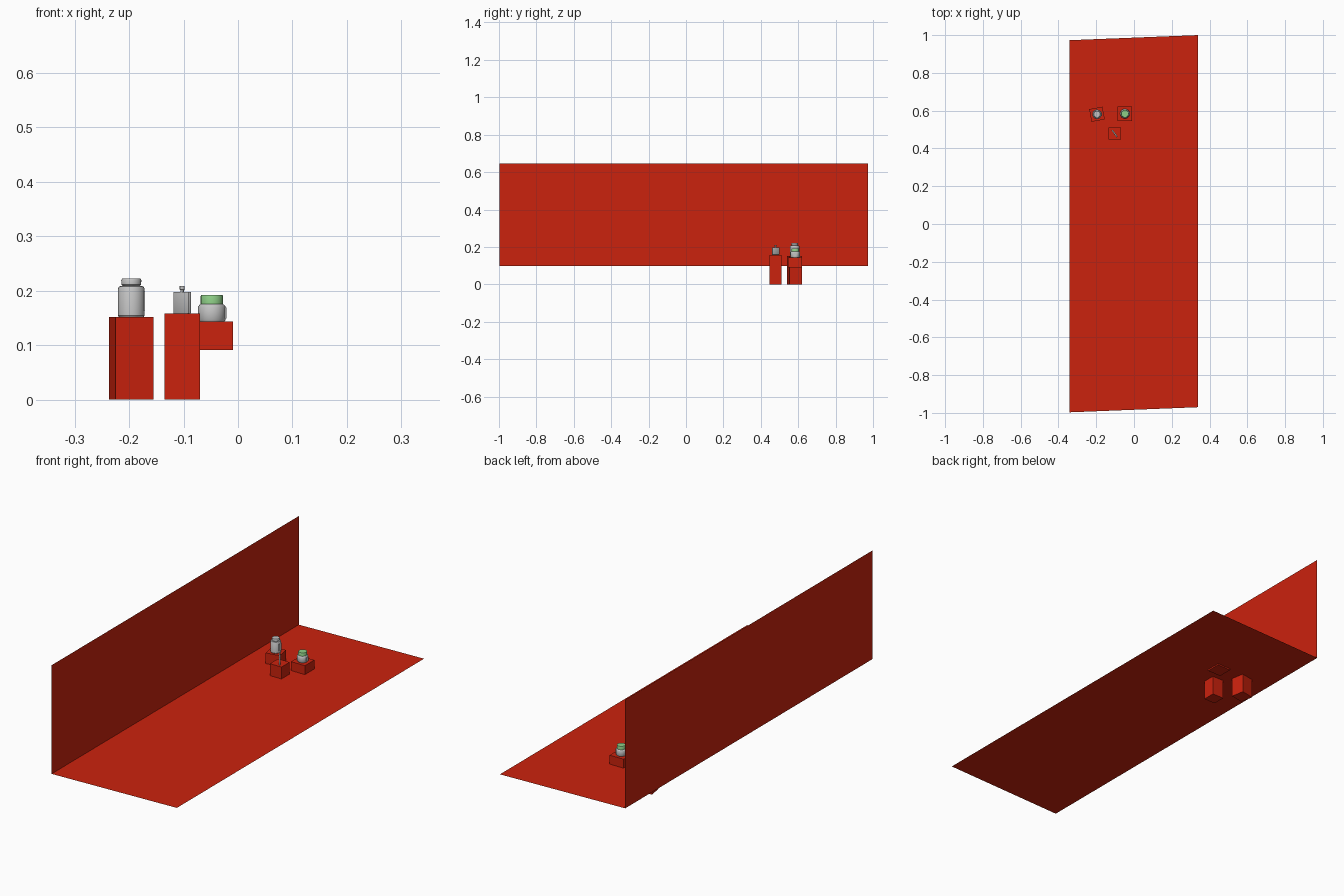
import bpy, bmesh, math
from mathutils import Matrix, Vector

if "Cube" in bpy.data.objects:
    bpy.data.objects.remove(bpy.data.objects["Cube"])


def material(name, rgb):
    m = bpy.data.materials.new(name)
    m.diffuse_color = (*rgb, 1)
    m.use_nodes = True
    m.node_tree.nodes["Principled BSDF"].inputs["Base Color"].default_value = m.diffuse_color
    return m


RED = material("red", (0.60, 0.016, 0.004))
GREY = material("light_grey", (0.55, 0.55, 0.55))
GREEN = material("soft_green", (0.27, 0.62, 0.24))


def finish(name, bm, mat, smooth=False):
    bmesh.ops.recalc_face_normals(bm, faces=bm.faces[:])
    me = bpy.data.meshes.new(name)
    bm.to_mesh(me)
    bm.free()
    ob = bpy.data.objects.new(name, me)
    bpy.context.collection.objects.link(ob)
    me.materials.append(mat)
    if smooth:
        bpy.ops.object.select_all(action='DESELECT')
        ob.select_set(True)
        bpy.context.view_layer.objects.active = ob
        bpy.ops.object.shade_smooth_by_angle(angle=math.radians(35))
    return ob


def sheet(name, corners):
    bm = bmesh.new()
    bm.faces.new([bm.verts.new(c) for c in corners])
    me = finish(name, bm, RED)
    return me


def box(name, centre, size, z0, z1, angle, mat, bevel=0):
    bm = bmesh.new()
    mat4 = (Matrix.Translation((*centre, (z0 + z1) / 2))
            @ Matrix.Rotation(math.radians(angle), 4, 'Z')
            @ Matrix.Diagonal((*size, z1 - z0, 1)))
    bmesh.ops.create_cube(bm, size=1, matrix=mat4)
    if bevel:
        bmesh.ops.bevel(bm, geom=bm.edges[:], offset=bevel, segments=2,
                        profile=0.5, affect='EDGES')
    return finish(name, bm, mat, bool(bevel))


def lathe(name, centre, profile, mat, sides=24):
    """Spin a (radius, z) profile and close both ends."""
    bm = bmesh.new()
    rings = []
    for r, z in profile:
        rings.append([bm.verts.new((centre[0] + r * math.cos(2 * math.pi * i / sides),
                                    centre[1] + r * math.sin(2 * math.pi * i / sides), z))
                      for i in range(sides)])
    for a, b in zip(rings, rings[1:]):
        for i in range(sides):
            j = (i + 1) % sides
            bm.faces.new((a[i], a[j], b[j], b[i]))
    bm.faces.new(rings[0])
    bm.faces.new(rings[-1])
    return finish(name, bm, mat, True)


# floor and side wall, single-sided sheets
X0, X1, FLOOR, TOP = -0.342, 0.338, 0.098, 0.646
sheet("floor", [(X0, -0.997, FLOOR), (X1, -0.97, FLOOR), (X1, 1.0, FLOOR), (X0, 0.973, FLOOR)])
sheet("wall", [(X0, -0.997, FLOOR), (X0, 0.973, FLOOR), (X0, 0.973, TOP), (X0, -0.997, TOP)])

# three display blocks that pass through the floor
TALL, FLAT, WIDE = (-0.196, 0.581), (-0.1025, 0.479), (-0.048, 0.584)
box("tall_jar_block", TALL, (0.071, 0.068), 0, 0.152, 10.5, RED)
box("flask_block", FLAT, (0.065, 0.065), 0, 0.158, 0, RED)
box("wide_jar_block", WIDE, (0.077, 0.075), 0.091, 0.143, 0, RED)

# tall jar with a rounded stopper
lathe("tall_jar", TALL, [(0.023, 0.152), (0.0245, 0.154), (0.0245, 0.204),
                         (0.022, 0.208), (0.015, 0.209)], GREY)
lathe("tall_jar_lid", TALL, [(0.015, 0.208), (0.018, 0.211), (0.0185, 0.219),
                             (0.017, 0.222)], GREY)
box("tall_jar_label", (TALL[0] + 0.0235, TALL[1]), (0.004, 0.018), 0.164, 0.199, 0, GREY)

# thin flask standing diagonally, with a small stopper
box("flask", FLAT, (0.046, 0.007), 0.158, 0.198, -53, GREY, 0.0015)
lathe("flask_stopper", FLAT, [(0.003, 0.196), (0.003, 0.201), (0.0045, 0.202),
                              (0.0045, 0.209)], GREY, 12)

# wide jar with a green lid
lathe("wide_jar", WIDE, [(0.023, 0.143), (0.0255, 0.147), (0.0255, 0.170),
                         (0.023, 0.174), (0.019, 0.176)], GREY)
lathe("wide_jar_lid", WIDE, [(0.0205, 0.175), (0.0205, 0.190), (0.0195, 0.192)], GREEN)
box("wide_jar_label", (WIDE[0] + 0.0245, WIDE[1]), (0.004, 0.016), 0.149, 0.169, 0, GREY)
